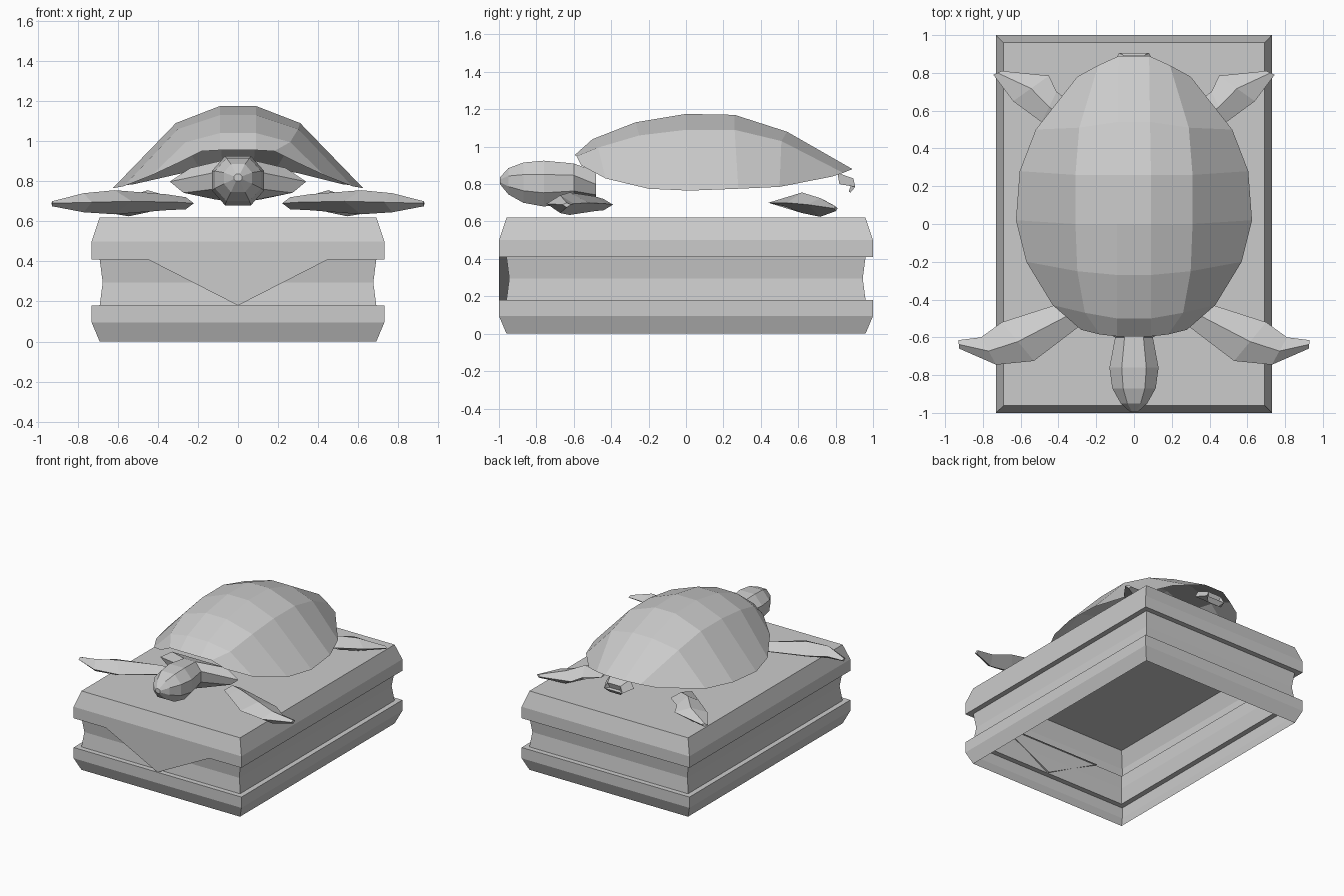
import bpy

cube = bpy.data.objects.get("Cube")
if cube:
    bpy.data.objects.remove(cube, do_unlink=True)

grey = bpy.data.materials.new("stone_grey")
grey.use_nodes = True
grey.diffuse_color = (0.6, 0.6, 0.6, 1)
grey.node_tree.nodes["Principled BSDF"].inputs["Base Color"].default_value = (0.6, 0.6, 0.6, 1)


def build(name, verts, faces):
    mesh = bpy.data.meshes.new(name)
    mesh.from_pydata(verts, [], faces)
    mesh.materials.append(grey)
    obj = bpy.data.objects.new(name, mesh)
    bpy.context.collection.objects.link(obj)
    return obj


def loft(name, rings, closed=True, cap_start=False, cap_end=False):
    """Skin a list of equally long point rings with flat quads."""
    n = len(rings[0])
    verts = [p for ring in rings for p in ring]
    faces = []
    for r in range(len(rings) - 1):
        for i in range(n if closed else n - 1):
            j = (i + 1) % n
            faces.append((r * n + i, r * n + j, (r + 1) * n + j, (r + 1) * n + i))
    if cap_start:
        faces.append(tuple(reversed(range(n))))
    if cap_end:
        faces.append(tuple(range(len(verts) - n, len(verts))))
    return build(name, verts, faces)


# Chest: moulded rectangular profile, open underneath (inset, height)
profile = [(0.04, 0), (0, 0.095), (0, 0.18), (0.04, 0.18), (0.055, 0.295),
           (0.04, 0.41), (0, 0.41), (0, 0.5), (0.04, 0.62)]
rings = []
for inset, z in profile:
    x, y = 0.73 - inset, 1 - inset
    rings.append([(-x, -y, z), (x, -y, z), (x, y, z), (-x, y, z)])
loft("chest", rings, cap_end=True)

# Triangular flap on the front of the chest
flap = [[(-0.45, y, 0.41), (0, y, 0.18), (0.45, y, 0.41)] for y in (-1, -0.945)]
loft("front_flap", flap, cap_start=True)

# Shell: hollow dome, half rows of (ridge, shoulder, rim) mirrored across x
shell_rows = [
    [(0.09, -0.595, 0.955), (0.18, -0.585, 0.95), (0.28, -0.56, 0.90)],
    [(0.09, -0.50, 1.04), (0.26, -0.47, 0.995), (0.43, -0.43, 0.83)],
    [(0.09, -0.27, 1.13), (0.30, -0.25, 1.06), (0.57, -0.20, 0.775)],
    [(0.09, 0.00, 1.175), (0.31, 0.00, 1.09), (0.625, 0.02, 0.765)],
    [(0.09, 0.26, 1.17), (0.31, 0.26, 1.09), (0.605, 0.28, 0.775)],
    [(0.085, 0.54, 1.08), (0.29, 0.51, 1.03), (0.52, 0.50, 0.785)],
    [(0.08, 0.89, 0.88), (0.19, 0.84, 0.86), (0.30, 0.78, 0.84)],
]
loft("shell", [[(-x, y, z) for x, y, z in reversed(row)] + row for row in shell_rows],
     closed=False)

# Head, neck and flared collar: eight-sided sections (y, half width, bottom, top)
sections = [(-0.995, 0.02, 0.80, 0.835), (-0.95, 0.07, 0.745, 0.885),
            (-0.87, 0.115, 0.70, 0.915), (-0.76, 0.13, 0.68, 0.925),
            (-0.60, 0.10, 0.70, 0.91), (-0.48, 0.34, 0.71, 0.87)]
rings = []
for y, w, low, high in sections:
    mid, h = (low + high) / 2, (high - low) / 2
    half = [(0.5, -1), (1, -0.4), (1, 0.4), (0.5, 1)]
    if w > 0.3:
        half = [(0.35, -1), (0.8, -0.6), (1, 0.1), (0.7, 0.95)]
    outline = half + [(-a, b) for a, b in reversed(half)]
    rings.append([(a * w, y, mid + b * h) for a, b in outline])
loft("head_and_neck", rings, cap_start=True)


# Flippers: sections of (lead xy, trail xy, edge height, bottom, top)
def flipper(name, side, stations):
    rings = []
    for lead, trail, edge, low, high in stations:
        cx, cy = (lead[0] + trail[0]) / 2, (lead[1] + trail[1]) / 2
        ring = [(*lead, edge), (cx, cy, high), (*trail, edge), (cx, cy, low)]
        rings.append([(side * x, y, z) for x, y, z in ring][::-side])
    loft(name, rings, cap_end=True)


front = [((0.22, -0.49), (0.30, -0.39), 0.69, 0.66, 0.72),
         ((0.30, -0.55), (0.42, -0.43), 0.695, 0.655, 0.735),
         ((0.53, -0.725), (0.70, -0.52), 0.70, 0.635, 0.755),
         ((0.73, -0.745), (0.81, -0.60), 0.695, 0.645, 0.74),
         ((0.925, -0.66), (0.93, -0.615), 0.69, 0.675, 0.70)]
rear = [((0.36, 0.44), (0.30, 0.62), 0.70, 0.68, 0.72),
        ((0.49, 0.54), (0.41, 0.70), 0.70, 0.645, 0.755),
        ((0.64, 0.65), (0.45, 0.785), 0.69, 0.625, 0.725),
        ((0.745, 0.79), (0.70, 0.81), 0.67, 0.655, 0.68)]
for label, side in (("left", 1), ("right", -1)):
    flipper("front_flipper_" + label, side, front)
    flipper("rear_flipper_" + label, side, [(b, a, e, lo, hi) for a, b, e, lo, hi in rear])

# Tail: short tapered stub below the back of the shell
tail = [(0.12, 0.82, 0.80, 0.86), (0.08, 0.905, 0.785, 0.83), (0.05, 0.88, 0.755, 0.76)]
loft("tail", [[(-w, y, low), (w, y, low), (w * 0.7, y - 0.01, high), (-w * 0.7, y - 0.01, high)]
              for w, y, low, high in tail], cap_end=True)
